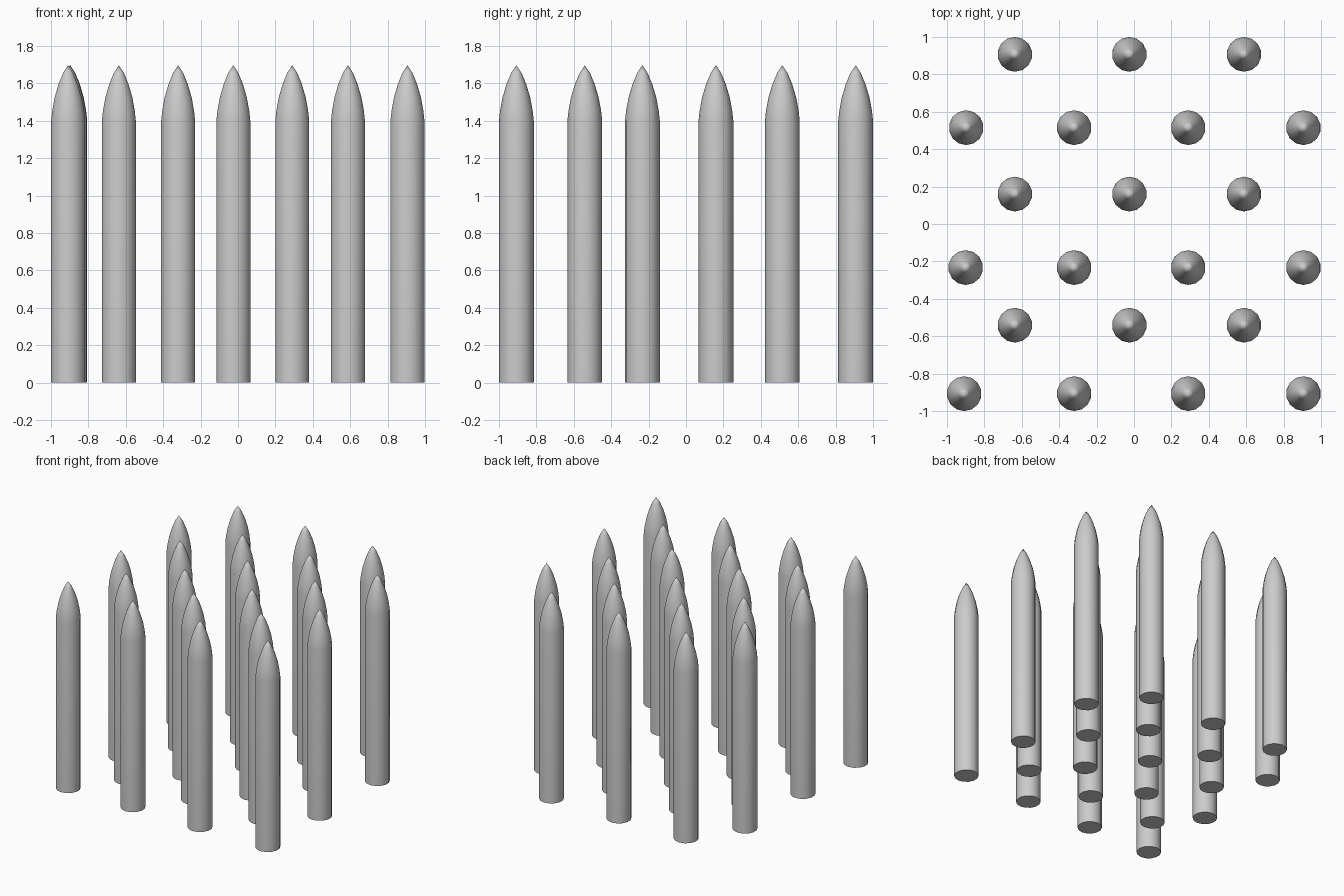
import bpy, bmesh
from math import pi, sin, cos, radians

if "Cube" in bpy.data.objects:
    bpy.data.objects.remove(bpy.data.objects["Cube"])

SIDES = 14
# radius, height: straight shaft, then a curved pointed tip
PROFILE = [(0.093, 0.0), (0.093, 1.40), (0.087, 1.455), (0.074, 1.525),
           (0.053, 1.595), (0.028, 1.655)]
TIP = 1.697


def spike_mesh():
    bm = bmesh.new()
    rings = [[bm.verts.new((r * cos(2 * pi * i / SIDES + pi / 2),
                            r * sin(2 * pi * i / SIDES + pi / 2), z))
              for i in range(SIDES)] for r, z in PROFILE]
    tip = bm.verts.new((0, 0, TIP))
    bm.faces.new(rings[0][::-1])
    for i in range(SIDES):
        j = (i + 1) % SIDES
        for a, b in zip(rings, rings[1:]):
            bm.faces.new((a[i], a[j], b[j], b[i]))
        bm.faces.new((rings[-1][i], rings[-1][j], tip))
    mesh = bpy.data.meshes.new("spike")
    bm.to_mesh(mesh)
    bm.free()
    mesh.shade_smooth()
    mesh.set_sharp_from_angle(angle=radians(35))
    return mesh


# Staggered rows: four spikes alternate with three
three = [-0.637, -0.025, 0.588]
inner = [-0.32, 0.29, 0.906]
rows = [(-0.907, [-0.908] + inner), (-0.541, three),
        (-0.233, [-0.90] + inner), (0.16, three),
        (0.515, [-0.897] + inner), (0.907, three)]

mesh = spike_mesh()
for r, (y, xs) in enumerate(rows, 1):
    for c, x in enumerate(xs, 1):
        ob = bpy.data.objects.new(f"spike_row{r}_{c}", mesh)
        ob.location = (x, y, 0)
        bpy.context.collection.objects.link(ob)
